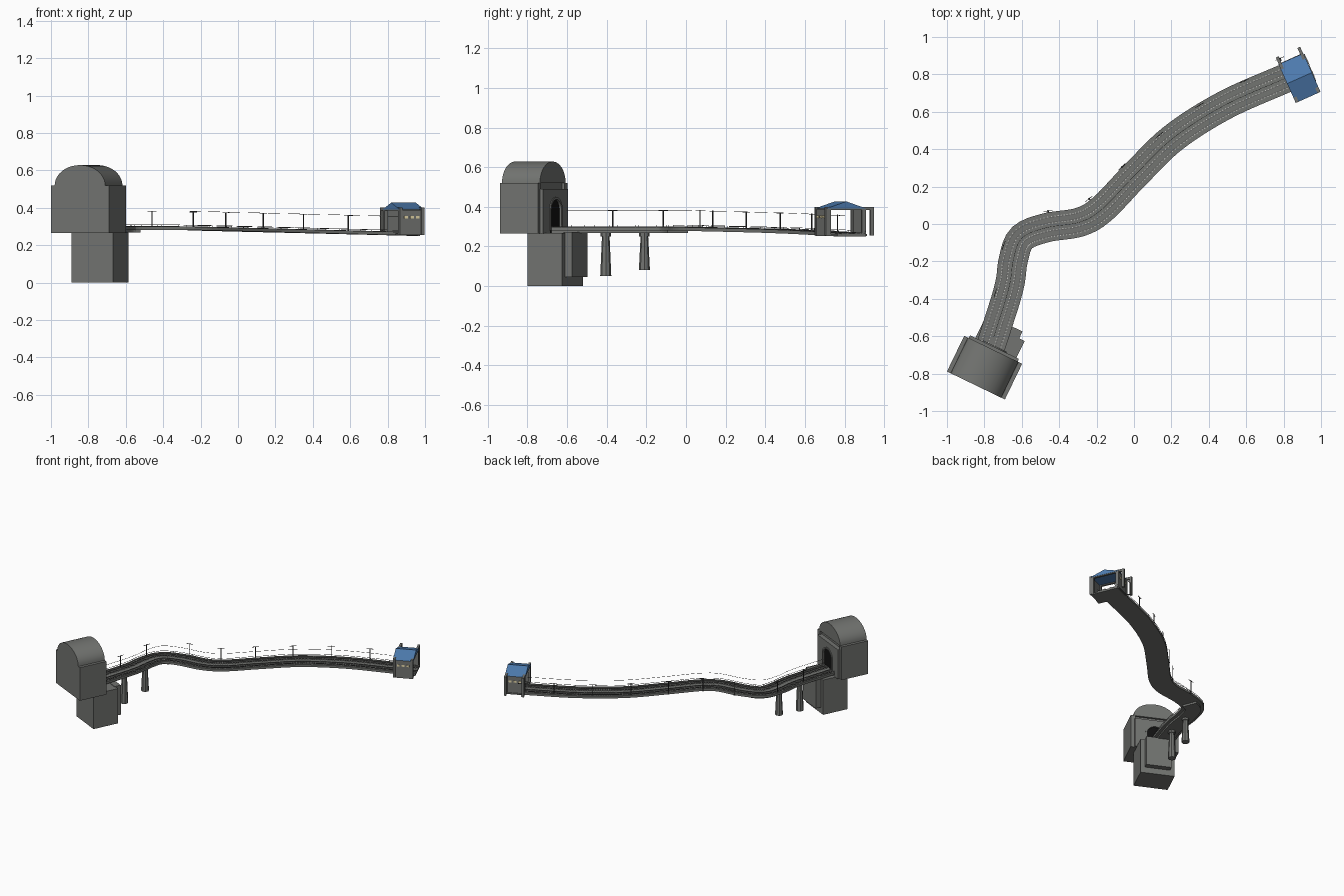
import bpy, bmesh, math
from mathutils import Matrix, Vector

cube = bpy.data.objects.get("Cube")
if cube:
    bpy.data.objects.remove(cube)


def material(name, rgb):
    m = bpy.data.materials.new(name)
    m.use_nodes = True
    m.diffuse_color = (*rgb, 1)
    m.node_tree.nodes["Principled BSDF"].inputs["Base Color"].default_value = (*rgb, 1)
    return m


stone = material("grey stone", (0.17, 0.175, 0.165))
iron = material("grey iron", (0.11, 0.11, 0.108))
pale = material("pale clip", (0.55, 0.55, 0.53))
steel = material("dark steel", (0.045, 0.045, 0.045))
black = material("tunnel black", (0.006, 0.006, 0.006))
blue = material("blue roof", (0.075, 0.2, 0.43))
yellow = material("lit window", (0.8, 0.7, 0.4))


def finish(name, bm, mat, frame=Matrix()):
    bmesh.ops.recalc_face_normals(bm, faces=bm.faces)
    me = bpy.data.meshes.new(name)
    bm.to_mesh(me)
    bm.free()
    me.materials.append(mat)
    ob = bpy.data.objects.new(name, me)
    ob.matrix_world = frame
    bpy.context.collection.objects.link(ob)
    return ob


def add_box(bm, centre, size, frame=Matrix()):
    bmesh.ops.create_cube(bm, size=1, matrix=frame @ Matrix.Translation(centre) @ Matrix.Diagonal((*size, 1)))


def boxes(name, mat, parts, frame=Matrix()):
    # each part is (x0, x1, y0, y1, z0, z1)
    bm = bmesh.new()
    for x0, x1, y0, y1, z0, z1 in parts:
        add_box(bm, ((x0 + x1) / 2, (y0 + y1) / 2, (z0 + z1) / 2), (x1 - x0, y1 - y0, z1 - z0))
    return finish(name, bm, mat, frame)


def extrude(name, mat, outline, y0, y1, frame):
    # outline in local x/z, pushed along local y
    bm = bmesh.new()
    face = bm.faces.new([bm.verts.new((x, y0, z)) for x, z in outline])
    out = bmesh.ops.extrude_face_region(bm, geom=[face])["geom"]
    bmesh.ops.translate(bm, vec=(0, y1 - y0, 0), verts=[v for v in out if isinstance(v, bmesh.types.BMVert)])
    return finish(name, bm, mat, frame)


def arch(half, spring, rise, steps=12):
    return [(half * math.cos(math.pi * i / steps), spring + rise * math.sin(math.pi * i / steps))
            for i in range(steps + 1)]


# --- track centre line -------------------------------------------------
knots = [(-.79, -.72), (-.755, -.62), (-.72, -.51), (-.685, -.4), (-.66, -.3), (-.645, -.19),
         (-.6, -.075), (-.47, -.02), (-.29, .01), (-.17, .08), (0, .256), (.21, .46),
         (.485, .635), (.8, .775), (.95, .84)]
knots = [Vector((x, y, .295 - .03 * max(0, x + .3) / 1.2)) for x, y in knots]


def spline(t):
    i = min(int(t), len(knots) - 2)
    u = t - i
    p0, p1, p2, p3 = [knots[min(max(i + k, 0), len(knots) - 1)] for k in (-1, 0, 1, 2)]
    return .5 * (2 * p1 + (p2 - p0) * u + (2 * p0 - 5 * p1 + 4 * p2 - p3) * u * u
                 + (3 * p1 - p0 - 3 * p2 + p3) * u ** 3)


def resample(step):
    fine = [spline(i / 60) for i in range(60 * (len(knots) - 1) + 1)]
    out, run = [fine[0]], 0
    for a, b in zip(fine, fine[1:]):
        run += (b - a).length
        if run >= step:
            out.append(b)
            run = 0
    return out


def frames(points):
    result = []
    for i, p in enumerate(points):
        d = points[min(i + 1, len(points) - 1)] - points[max(i - 1, 0)]
        result.append(Matrix.Translation(p) @ Matrix.Rotation(math.atan2(d.y, d.x), 4, 'Z'))
    return result


path = frames(resample(.03))
ties = frames(resample(.016))


def sweep(bm, stations, y0, y1, z0, z1):
    rings = [[bm.verts.new(f @ Vector((0, y, z))) for y, z in ((y0, z0), (y1, z0), (y1, z1), (y0, z1))]
             for f in stations]
    for a, b in zip(rings, rings[1:]):
        for k in range(4):
            bm.faces.new((a[k], a[k - 1], b[k - 1], b[k]))
    bm.faces.new(rings[0])
    bm.faces.new(rings[-1][::-1])


def swept(name, mat, stations, sections):
    bm = bmesh.new()
    for s in sections:
        sweep(bm, stations, *s)
    return finish(name, bm, mat)


swept("track_bed", stone, path, [(-.078, .078, -.014, 0)])
bridge = [f for f in path if f.translation.y < -.04 and f.translation.x < -.5]
swept("bridge_beam", stone, bridge, [(-.055, .055, -.028, -.013)])
swept("kerbs", stone, path, [(s * .074 - .004, s * .074 + .004, -.002, .004) for s in (-1, 1)])
swept("rails", iron, path, [(t + r - .0015, t + r + .0015, 0, .006)
                            for t in (-.036, .036) for r in (-.013, .013)])
swept("handrails", iron, path, [(s * .077 - .001, s * .077 + .001, .012, .014) for s in (-1, 1)])

sleepers, clips = bmesh.new(), bmesh.new()
for f in ties:
    for t in (-.036, .036):
        add_box(sleepers, (0, t, .001), (.006, .04, .003), f)
        for r in (-.0175, .0175):
            add_box(clips, (0, t + r, .003), (.006, .005, .002), f)
finish("sleepers", sleepers, stone)
finish("rail_clips", clips, pale)

bm = bmesh.new()
for f in path[::4]:
    for s in (-1, 1):
        add_box(bm, (0, s * .077, .004), (.002, .002, .02), f)
finish("handrail_posts", bm, iron)

# --- overhead line -----------------------------------------------------
mast_spots = [(-.742, -.37), (-.697, -.115), (-.46, .07), (-.24, .135), (-.065, .305),
              (.135, .475), (.35, .635), (.59, .765), (.78, .885)]
bm = bmesh.new()
for x, y in mast_spots:
    near = min(path, key=lambda f: (f.translation.xy - Vector((x, y))).length)
    f = Matrix.Translation((x, y, near.translation.z)) @ near.to_3x3().to_4x4()
    add_box(bm, (0, 0, .038), (.005, .005, .1), f)
    add_box(bm, (0, 0, .085), (.05, .003, .003), f)
    add_box(bm, (0, -.006, -.009), (.008, .02, .006), f)
finish("line_masts", bm, steel)
swept("overhead_wire", steel, path[4:-3], [(-.0008, .0008, .087, .0886)])

# --- bridge piers ------------------------------------------------------
for i, (x, y, foot) in enumerate([(-.685, -.405, .05), (-.645, -.21, .08)]):
    bm = bmesh.new()
    for r0, r1, z0, z1 in ((.028, .019, foot, .255), (.026, .026, .25, .275)):
        bmesh.ops.create_cone(bm, cap_ends=True, segments=8, radius1=r0, radius2=r1, depth=z1 - z0,
                              matrix=Matrix.Translation((x, y, (z0 + z1) / 2)))
    finish(f"bridge_pier_{i + 1}", bm, stone)

# --- tunnel house: local y points out along the track ------------------
turn = Matrix.Rotation(math.radians(-25.8), 4, 'Z')
house = Matrix.Translation((-.799, -.768, 0)) @ turn
boxes("tunnel_house", stone, [(-.172, .172, -.106, .09, .265, .52)], house)
vault = extrude("tunnel_vault", stone, arch(.15, .519, .109, 20), -.106, .106, house)
boxes("portal_wall", stone, [(s * .155 - .017, s * .155 + .017, .085, .106, .265, .52) for s in (-1, 1)], house)
opening = arch(.058, .385, .052)
extrude("portal_front", stone, [(.145, .265), (.145, .49), (-.145, .49), (-.145, .265), (-.058, .265)]
        + opening[::-1] + [(.058, .265)], .085, .122, house)
ring = arch(.07, .385, .064) + [(-.07, .28), (-.058, .28)] + opening[::-1] + [(.058, .28), (.07, .28)]
extrude("portal_ring", stone, ring, .12, .128, house)
extrude("tunnel_mouth", black, [(.058, .266)] + opening + [(-.058, .266)], .106, .115, house)

base = Matrix.Translation((-.737, -.66, 0)) @ turn
boxes("tunnel_base", stone, [(-.122, .122, -.0975, .0975, 0, .268)], base)
boxes("base_buttress", stone, [(-.09, .09, .09, .138, .045, .272)], base)

# --- station: local x points along the track ---------------------------
station = Matrix.Translation((.885, .78, 0)) @ Matrix.Rotation(math.radians(24), 4, 'Z')
boxes("station_floor", stone, [(-.068, .068, -.108, .115, .253, .262)], station)
boxes("station_walls", stone, [(-.068, .068, s * .102 - .006, s * .102 + .006, .255, .388)
                               for s in (-1, 1)], station)
gates = []
for s in (-1, 1):
    x0, x1 = s * .063 - .008, s * .063 + .008
    gates += [(x0, x1, -.113, -.085, .255, .395), (x0, x1, .088, .11, .255, .395),
              (x0, x1, .135, .152, .255, .4), (x0, x1, -.113, .152, .384, .4)]
boxes("station_gates", stone, gates, station)
boxes("station_windows", yellow, [(x - .01, x + .01, s * .109 - .003, s * .109 + .003, .343, .356)
                                  for s in (-1, 1) for x in (-.034, 0, .034)], station)

# Roof profile runs across the track, so it is turned a quarter
slopes = [(-.113, .39), (0, .427), (.113, .39)]
extrude("station_roof", blue, slopes, -.0725, .0725, station @ Matrix.Rotation(math.pi / 2, 4, 'Z'))

# Smooth the round vault, keeping its edges sharp
bpy.ops.object.select_all(action='DESELECT')
vault.select_set(True)
bpy.context.view_layer.objects.active = vault
bpy.ops.object.shade_smooth_by_angle(angle=math.radians(30))
